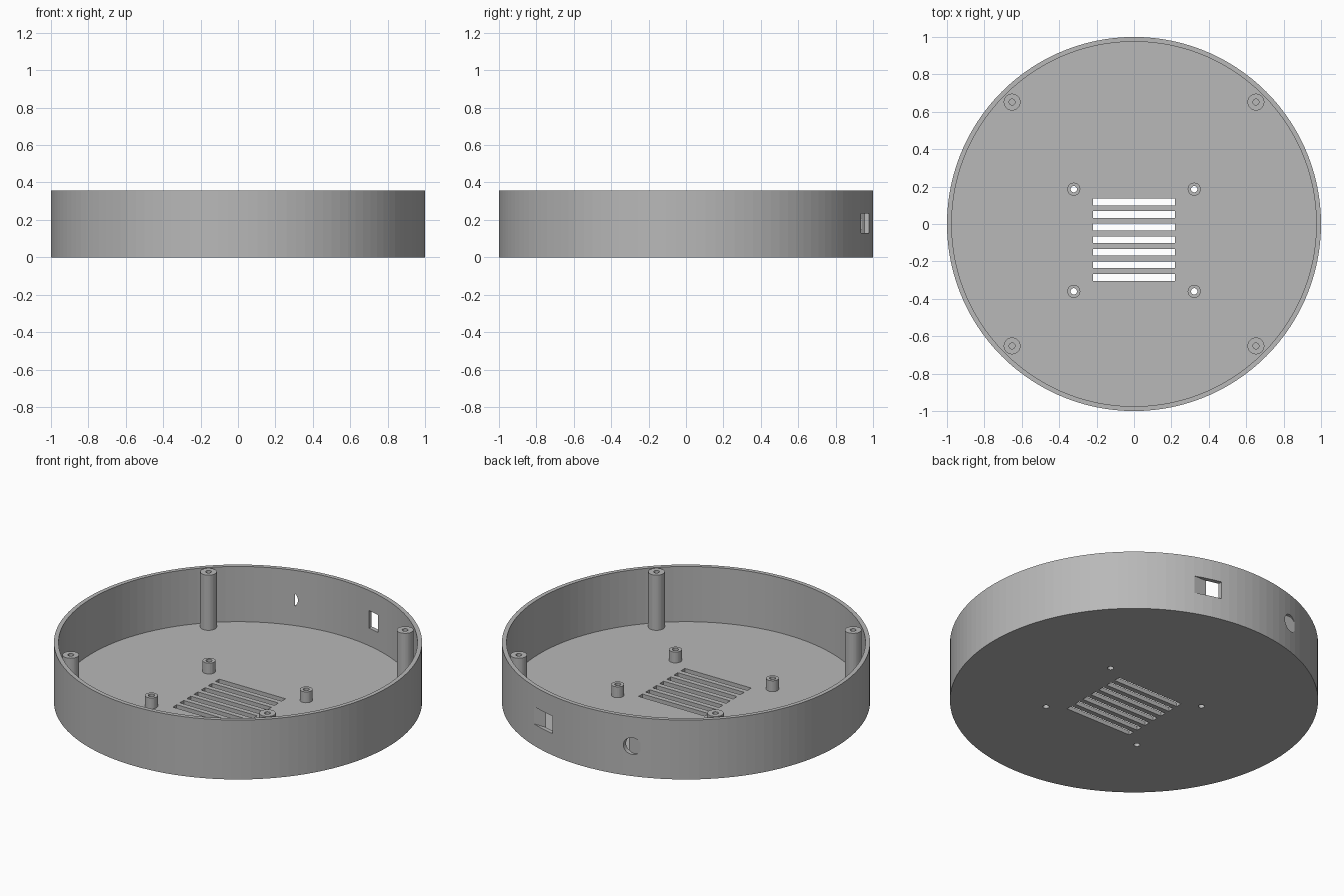
import bpy
import bmesh
from math import cos, sin, tau, pi
from mathutils import Matrix, Vector

cube = bpy.data.objects.get("Cube")
if cube:
    bpy.data.objects.remove(cube)

HEIGHT, FLOOR, INNER = 0.356, 0.025, 0.975
BOSS_HOLE = 0.017
BOSSES = [(x, y) for x in (-0.322, 0.322) for y in (-0.36, 0.186)]

grey = bpy.data.materials.new("plain grey")
grey.use_nodes = True
grey.diffuse_color = (0.48, 0.48, 0.48, 1)
grey.node_tree.nodes["Principled BSDF"].inputs["Base Color"].default_value = grey.diffuse_color


def make_object(name, bm, location=(0, 0, 0)):
    bmesh.ops.recalc_face_normals(bm, faces=bm.faces)
    mesh = bpy.data.meshes.new(name)
    bm.to_mesh(mesh)
    bm.free()
    mesh.materials.append(grey)
    obj = bpy.data.objects.new(name, mesh)
    obj.location = location
    bpy.context.collection.objects.link(obj)
    return obj


def lathe(name, profile, sides, location=(0, 0, 0), through=False):
    """Spin (radius, z) points; cap the ends, or join them for a tube."""
    bm = bmesh.new()
    rings = [[bm.verts.new((r * cos(tau * i / sides), r * sin(tau * i / sides), z))
              for i in range(sides)] for r, z in profile]
    pairs = list(zip(rings, rings[1:]))
    if through:
        pairs.append((rings[-1], rings[0]))
    else:
        bm.faces.new(rings[0])
        bm.faces.new(rings[-1])
    for a, b in pairs:
        for i in range(sides):
            j = (i + 1) % sides
            bm.faces.new((a[i], a[j], b[j], b[i]))
    return make_object(name, bm, location)


def add_box(bm, low, high):
    low, high = Vector(low), Vector(high)
    matrix = Matrix.Translation((low + high) / 2) @ Matrix.Diagonal((*(high - low), 1))
    bmesh.ops.create_cube(bm, size=1, matrix=matrix)


def add_cylinder(bm, radius, depth, matrix, sides):
    bmesh.ops.create_cone(bm, cap_ends=True, segments=sides, radius1=radius,
                          radius2=radius, depth=depth, matrix=matrix)


# Round open tray
tray = lathe("tray", [(1, 0), (1, HEIGHT), (INNER, HEIGHT), (INNER, FLOOR)], 120)

# Cutter: floor vents, boss holes and two ports in the back wall
bm = bmesh.new()
for i in range(7):
    y = 0.117 - 0.067 * i
    add_box(bm, (-0.22, y - 0.0185, -0.1), (0.22, y + 0.0185, 0.1))
for x, y in BOSSES:
    add_cylinder(bm, BOSS_HOLE, 0.2, Matrix.Translation((x, y, 0)), 24)
add_box(bm, (0.2, 0.935, 0.13), (0.4, 1.1, 0.235))
add_cylinder(bm, 0.05, 0.2,
             Matrix.Translation((-0.31, 1.035, 0.18)) @ Matrix.Rotation(pi / 2, 4, "X"), 32)
cutter = make_object("opening_cutter", bm)
cutter.hide_render = True

cut = tray.modifiers.new("openings", "BOOLEAN")
cut.operation = "DIFFERENCE"
cut.solver = "EXACT"
cut.object = cutter
bpy.context.view_layer.objects.active = tray
bpy.ops.object.modifier_apply(modifier=cut.name)
bpy.data.objects.remove(cutter)

# Short hollow bosses around the vents
for x, y in BOSSES:
    side = ("front_" if y < 0 else "back_") + ("left" if x > 0 else "right")
    lathe("short_boss_" + side,
          [(0.035, FLOOR), (0.035, 0.09), (BOSS_HOLE, 0.09), (BOSS_HOLE, FLOOR)],
          24, (x, y, 0), through=True)

# Tall screw posts by the wall, with blind holes
for x in (-0.652, 0.652):
    for y in (-0.652, 0.652):
        side = ("front_" if y < 0 else "back_") + ("left" if x > 0 else "right")
        lathe("screw_post_" + side,
              [(0.045, FLOOR), (0.045, HEIGHT), (0.016, HEIGHT), (0.016, FLOOR + 0.03)],
              32, (x, y, 0))
